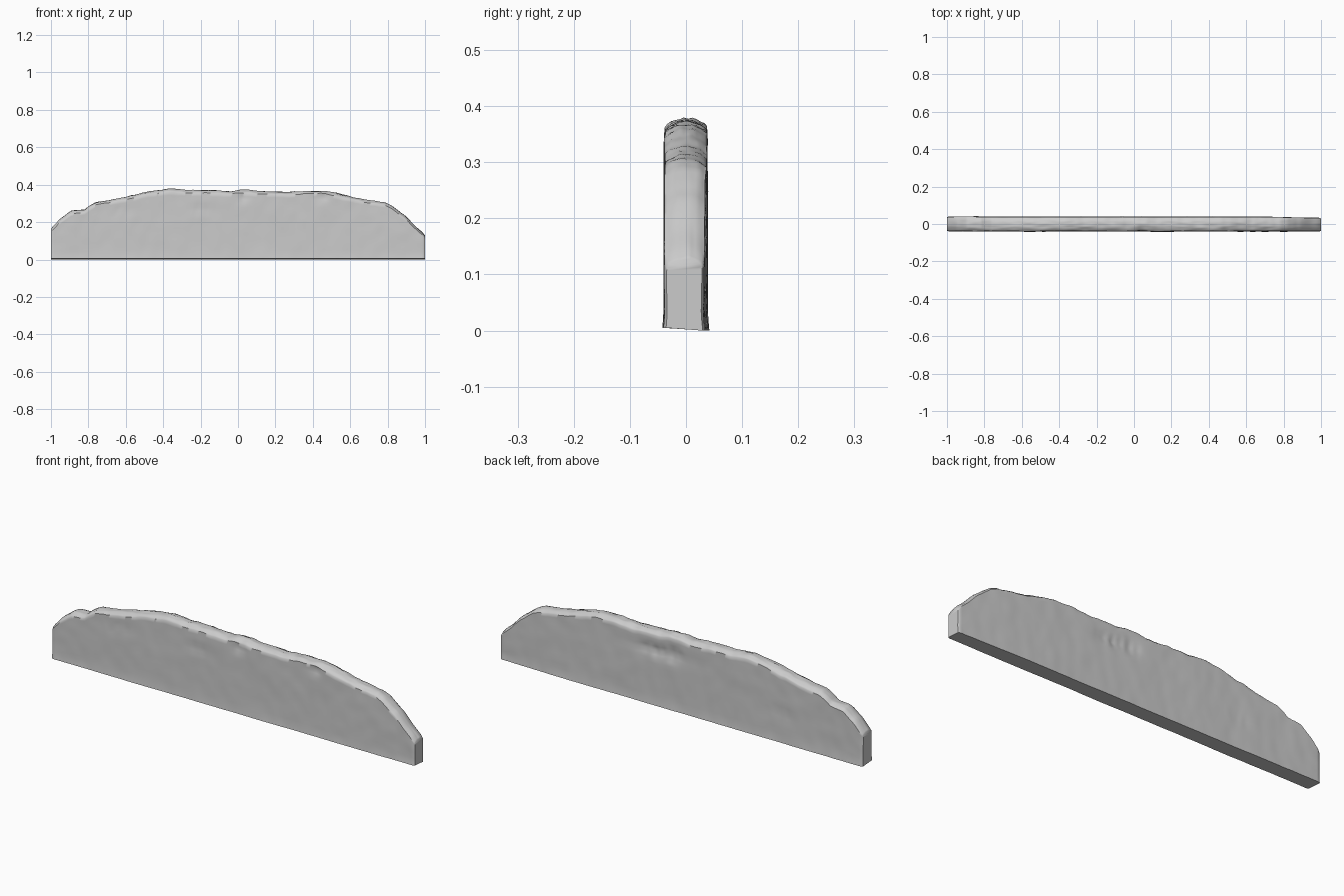
import bpy, bmesh, math
from mathutils import Vector, noise

if "Cube" in bpy.data.objects:
    bpy.data.objects.remove(bpy.data.objects["Cube"])

# Skyline of the weathered slab (x, z)
SKYLINE = [(-1, .165), (-.95, .22), (-.89, .262), (-.82, .268), (-.79, .29), (-.76, .308),
           (-.67, .32), (-.6, .335), (-.52, .353), (-.44, .37), (-.365, .378), (-.27, .372),
           (-.12, .37), (-.04, .363), (0, .371), (.07, .371), (.13, .364), (.25, .36),
           (.36, .366), (.465, .365), (.545, .353), (.625, .33), (.716, .315), (.786, .305),
           (.823, .288), (.888, .24), (.947, .18), (1, .128)]

# Chipped dents (side, x, z, x radius, z radius, depth); side -1 is front
DENTS = [(-1, .03, .335, .035, .025, .007), (-1, -.19, .27, .07, .025, .003),
         (-1, .45, .335, .04, .018, .006), (-1, -.65, .26, .08, .03, .003),
         (1, .14, .275, .1, .025, .009), (1, .04, .28, .05, .03, .006),
         (1, -.55, .15, .06, .03, .003)]


def skyline(x):
    for (x0, z0), (x1, z1) in zip(SKYLINE, SKYLINE[1:]):
        if x <= x1:
            return z0 + (z1 - z0) * (x - x0) / (x1 - x0)
    return SKYLINE[-1][1]


def rough(x, y, z, s):
    return noise.noise(Vector((x * s, y * s + 7.3, z * s + 3.1)))


def face_y(side, x, z):
    """Outward distance of the front or back face at (x, z)."""
    base = .0385 if side < 0 else .0375 - .006 * max(0, (x - .5) / .5) ** 2
    d = base + .0022 * rough(x, side, z, 5) + .0014 * rough(x, side * 3, z, 17)
    d += .0025 * max(0, 1 - z / .03)
    for s, cx, cz, rx, rz, depth in DENTS:
        if s == side:
            q = ((x - cx) / rx) ** 2 + ((z - cz) / rz) ** 2
            d -= depth * math.exp(-q) * (1 + .8 * rough(x, side, z, 30))
    return d


SIDE_ROWS = [0, .06, .14, .22, .3, .38, .46, .54, .6, .66, .72, .78, .84, .9, .95, 1]
TOP_ROWS = [-.88, -.7, -.5, -.3, -.1, .1, .3, .5, .7, .88]


def section(x):
    """Closed cross-section: up the front, over the crown, down the back."""
    top = skyline(x) + .003 * rough(x, 0, 0, 28)
    edge = max(0, 1 - (1 - abs(x)) / .012)
    shrink = 1 - .12 * edge ** 2
    ring = []
    shoulder = {s: top - .015 - .006 * rough(x, s * 4, 1, 12) for s in (-1, 1)}

    def side_column(s):
        pts = []
        for f in SIDE_ROWS:
            bottom = .005 if s < 0 else 0
            z = bottom + (shoulder[s] - bottom) * f
            pts.append((x, s * face_y(s, x, z) * shrink, z))
        return pts

    ring += side_column(-1)
    for t in TOP_ROWS:
        s = -1 if t < 0 else 1
        y = t * face_y(s, x, shoulder[s]) * shrink
        z = top - (top - shoulder[s]) * abs(t) ** 2.6
        z += .004 * rough(x * .35, y * 2.5, 0, 38)
        ring.append((x, y, z))
    ring += reversed(side_column(1))
    return ring


# Loft the stone slab along x, with tight columns at the ends
N = 220
xs = [-1, -.996, -.988] + [-.98 + 1.96 * i / N for i in range(N + 1)] + [.988, .996, 1]
bm = bmesh.new()
rings = [[bm.verts.new(p) for p in section(x)] for x in xs]
for a, b in zip(rings, rings[1:]):
    n = len(a)
    for i in range(n):
        j = (i + 1) % n
        bm.faces.new((a[i], b[i], b[j], a[j]))

# End caps, bridged from front rows to back rows
for ring in (rings[0], rings[-1]):
    n = len(ring)
    for i in range(n // 2 - 1):
        bm.faces.new((ring[i], ring[i + 1], ring[n - 2 - i], ring[n - 1 - i]))
bmesh.ops.recalc_face_normals(bm, faces=bm.faces)

mesh = bpy.data.meshes.new("stone_slab")
bm.to_mesh(mesh)
bm.free()
slab = bpy.data.objects.new("stone_slab", mesh)
bpy.context.collection.objects.link(slab)
bpy.context.view_layer.objects.active = slab
slab.select_set(True)
bpy.ops.object.shade_smooth_by_angle(angle=math.radians(50))
